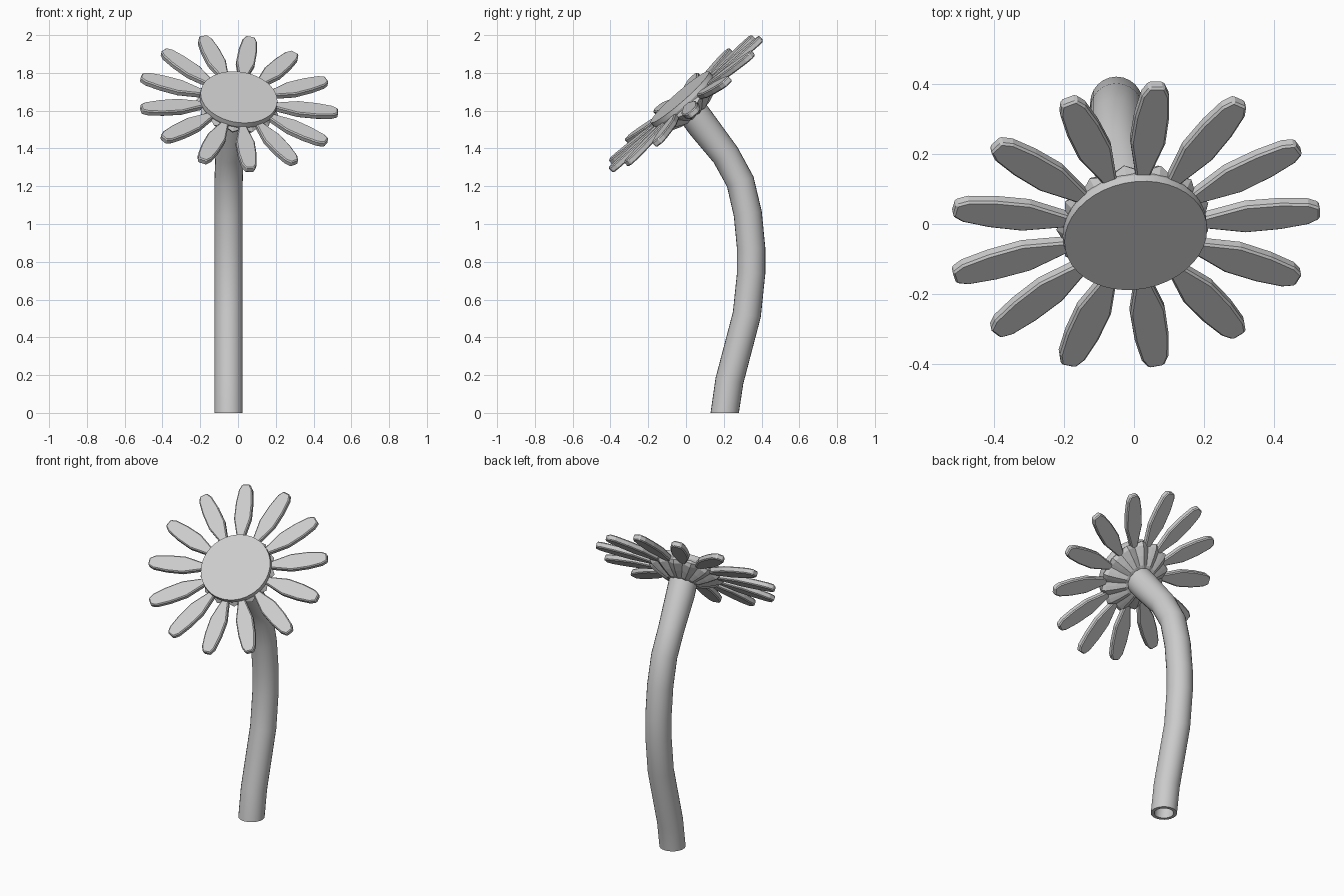
import bpy, bmesh
from math import cos, sin, pi
from mathutils import Vector, Matrix

if "Cube" in bpy.data.objects:
    bpy.data.objects.remove(bpy.data.objects["Cube"])

# Tilted frame of the flower head: columns are right, up and facing direction
U = Vector((1, 0.085, -0.1)).normalized()
N = U.cross(Vector((0, 0.753, 0.66))).normalized()
V = N.cross(U)
HEAD = Matrix.Translation((0, -0.007, 1.642)) @ Matrix((U, V, N)).transposed().to_4x4()
PETALS = 13


def make(name, bm, matrix=Matrix(), smooth=None):
    bmesh.ops.recalc_face_normals(bm, faces=bm.faces)
    me = bpy.data.meshes.new(name)
    bm.to_mesh(me)
    bm.free()
    me.transform(matrix)
    ob = bpy.data.objects.new(name, me)
    bpy.context.collection.objects.link(ob)
    if smooth:
        bpy.ops.object.select_all(action='DESELECT')
        ob.select_set(True)
        bpy.context.view_layer.objects.active = ob
        bpy.ops.object.shade_smooth_by_angle(angle=smooth)
    return ob


def loft(bm, rings, cap=True, close=False):
    vs = [[bm.verts.new(p) for p in r] for r in rings]
    n = len(vs[0])
    pairs = list(zip(vs, vs[1:])) + ([(vs[-1], vs[0])] if close else [])
    for a, b in pairs:
        for i in range(n):
            j = (i + 1) % n
            bm.faces.new((a[i], a[j], b[j], b[i]))
    if cap:
        bm.faces.new(vs[0])
        bm.faces.new(vs[-1])


def circle(r, d, n=40):
    return [(r * cos(2 * pi * i / n), r * sin(2 * pi * i / n), d) for i in range(n)]


# Stem: hollow tube swept along a bent path, flat at the ground
path = [Vector(p) for p in (
    (-.05, .205, 0), (-.05, .23, .17), (-.05, .322, .52), (-.05, .345, .74), (-.05, .345, .87),
    (-.05, .327, 1.055), (-.05, .287, 1.225), (-.045, .21, 1.365), (-.02, .085, 1.525), (-.006, .03, 1.6))]
outer, inner = [], []
for k, p in enumerate(path):
    if k == 0:
        t = Vector((0, 0, 1))
    elif k == len(path) - 1:
        t = N
    else:
        t = ((p - path[k - 1]).normalized() + (path[k + 1] - p).normalized()).normalized()
    b = t.cross(Vector((1, 0, 0))).normalized()
    a = b.cross(t)
    rad = 0.075 if k < len(path) - 2 else 0.082
    for ring, r in ((outer, rad), (inner, 0.055)):
        ring.append([p + r * (a * cos(2 * pi * i / 24) + b * sin(2 * pi * i / 24)) for i in range(24)])
bm = bmesh.new()
loft(bm, outer + inner[::-1], cap=False, close=True)
make("stem", bm, smooth=0.6)

# Flower centre: flat disc
bm = bmesh.new()
loft(bm, [circle(.195, -.02), circle(.207, .015), circle(.205, .04)])
make("flower_centre", bm, HEAD, smooth=0.4)


# Calyx: fluted cup behind the disc, one pointed ridge between each pair of petals
def fluted(r_hi, d_hi, r_lo, d_lo):
    n = PETALS * 4
    out = []
    for i in range(n):
        w = (0.5 - 0.5 * cos(2 * pi * i / 4))
        a = 2 * pi * i / n
        r, d = r_lo + (r_hi - r_lo) * w, d_lo + (d_hi - d_lo) * w
        out.append((r * cos(a), r * sin(a), d))
    return out


bm = bmesh.new()
loft(bm, [fluted(.2, .01, .195, .01), fluted(.222, -.015, .198, -.005), fluted(.205, -.035, .19, -.02),
          fluted(.15, -.062, .145, -.048), fluted(.1, -.082, .095, -.075), circle(.06, -.085, PETALS * 4)])
make("calyx", bm, HEAD)

# Petals: narrow root, broad blade, blunt tip
half = [(.1, .018), (.2, .021), (.25, .033), (.32, .05), (.42, .049), (.5, .039), (.533, .022)]
outline = half + [(x, -y) for x, y in reversed(half)]
for k in range(PETALS):
    bm = bmesh.new()
    loft(bm, [[(x, y, d) for x, y in outline] for d in (-.02, .015)])
    ob = make(f"petal_{k + 1}", bm, HEAD @ Matrix.Rotation(2 * pi * k / PETALS, 4, 'Z'))
    bev = ob.modifiers.new("soft_edge", 'BEVEL')
    bev.width = 0.006
    bev.segments = 1
